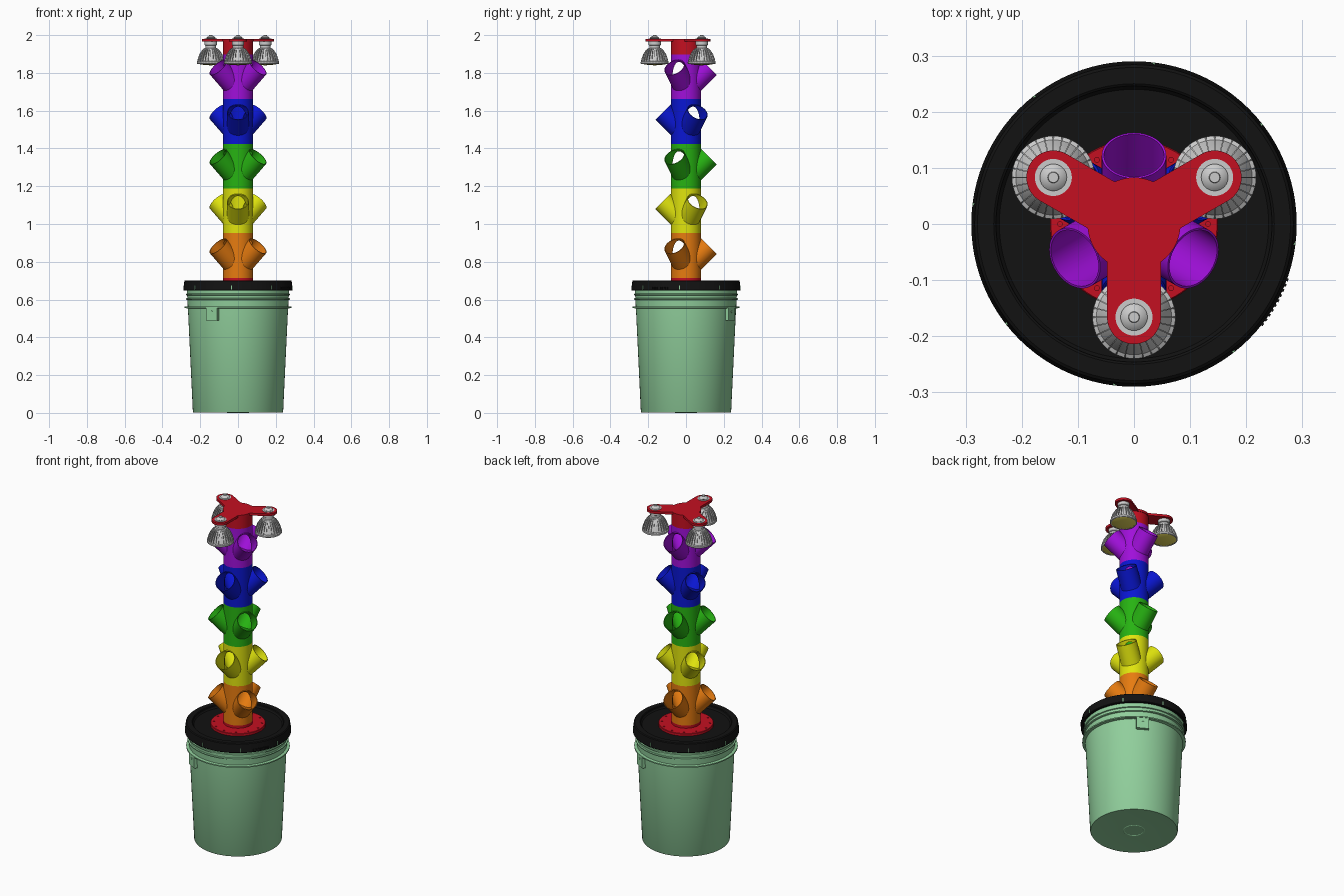
import bpy, bmesh
from math import sin, cos, pi, radians
from mathutils import Matrix, Vector

if "Cube" in bpy.data.objects:
    bpy.data.objects.remove(bpy.data.objects["Cube"])


def material(name, rgb):
    m = bpy.data.materials.new(name)
    m.diffuse_color = (*rgb, 1)
    m.use_nodes = True
    m.node_tree.nodes["Principled BSDF"].inputs["Base Color"].default_value = m.diffuse_color
    return m


RED = material("red", (0.55, 0.005, 0.015))
BLACK = material("black", (0.006, 0.006, 0.006))
MINT = material("mint", (0.28, 0.62, 0.33))
LENS = material("lens_yellow", (0.8, 0.7, 0.1))
TOWER = [("orange", (0.8, 0.2, 0.005)), ("yellow", (0.75, 0.78, 0.004)),
         ("green", (0.02, 0.45, 0.006)), ("blue", (0.003, 0.008, 0.65)),
         ("purple", (0.35, 0.005, 0.7))]


def finish(name, bm, mat=None, angle=30):
    bmesh.ops.recalc_face_normals(bm, faces=bm.faces)
    me = bpy.data.meshes.new(name)
    bm.to_mesh(me)
    bm.free()
    return place(name, me, mat, angle)


def place(name, me, mat=None, angle=30):
    me.shade_smooth()
    me.set_sharp_from_angle(angle=radians(angle))
    if mat:
        me.materials.clear()
        me.materials.append(mat)
    ob = bpy.data.objects.new(name, me)
    bpy.context.collection.objects.link(ob)
    return ob


def lathe(bm, profile, seg=96, closed=False):
    vs = [bm.verts.new((r, 0, z)) for r, z in profile]
    pairs = list(zip(vs, vs[1:])) + ([(vs[-1], vs[0])] if closed else [])
    es = [bm.edges.new(p) for p in pairs]
    bmesh.ops.spin(bm, geom=vs + es, cent=(0, 0, 0), axis=(0, 0, 1),
                   angle=2 * pi, steps=seg, use_duplicate=False)
    bmesh.ops.remove_doubles(bm, verts=bm.verts, dist=1e-5)


def turned(name, profile, mat=None, seg=96, closed=False):
    bm = bmesh.new()
    lathe(bm, profile, seg, closed)
    return finish(name, bm, mat)


def radial_box(bm, ang, r, z, depth, width, height):
    m = (Matrix.Rotation(radians(ang), 4, 'Z') @ Matrix.Translation((r, 0, z))
         @ Matrix.Diagonal((depth, width, height, 1)))
    bmesh.ops.create_cube(bm, size=1, matrix=m)


def rod(name, a, b, r, seg=64):
    a, b = Vector(a), Vector(b)
    bm = bmesh.new()
    rot = (b - a).to_track_quat('Z', 'Y').to_matrix().to_4x4()
    bmesh.ops.create_cone(bm, cap_ends=True, segments=seg, radius1=r, radius2=r,
                          depth=(b - a).length,
                          matrix=Matrix.Translation((a + b) / 2) @ rot)
    return finish(name, bm)


# Bucket: tapered hollow shell with ribs near the rim
turned("bucket", [(0, 0.002), (0.05, 0.002), (0.053, 0), (0.058, 0), (0.061, 0.002),
                  (0.228, 0.002), (0.236, 0.001), (0.239, 0.006), (0.265, 0.553), (0.282, 0.555),
                  (0.282, 0.562), (0.266, 0.564), (0.268, 0.598), (0.275, 0.6),
                  (0.275, 0.606), (0.268, 0.608), (0.269, 0.622), (0.275, 0.624),
                  (0.275, 0.63), (0.27, 0.632), (0.271, 0.68), (0.262, 0.68),
                  (0.23, 0.012), (0, 0.012)], MINT)

# Handle ears on opposite sides
bm = bmesh.new()
for a in (60, 240):
    radial_box(bm, a, 0.268, 0.523, 0.022, 0.068, 0.068)
    m = (Matrix.Rotation(radians(a), 4, 'Z') @ Matrix.Translation((0.279, 0, 0.535))
         @ Matrix.Rotation(pi / 2, 4, 'Y'))
    bmesh.ops.create_cone(bm, cap_ends=True, segments=20, radius1=0.006,
                          radius2=0.006, depth=0.006, matrix=m)
finish("handle_ears", bm, MINT)

# Lid with raised rim and recessed centre
turned("lid", [(0, 0.684), (0.24, 0.684), (0.245, 0.69), (0.246, 0.699), (0.25, 0.702),
               (0.279, 0.702), (0.284, 0.698), (0.29, 0.65), (0.288, 0.647),
               (0.276, 0.647), (0.274, 0.68), (0, 0.678)], BLACK)

# Slits and grip teeth around the lid skirt
bm = bmesh.new()
for i in range(8):
    radial_box(bm, 263 + 45 * i, 0.287, 0.663, 0.006, 0.005, 0.022)
finish("lid_slits", bm, MINT)
bm = bmesh.new()
for i in range(10):
    radial_box(bm, -38 + 2 * i, 0.288, 0.66, 0.009, 0.005, 0.012)
finish("lid_grip_teeth", bm, BLACK)

# Red base flange with its bolts
turned("base_flange", [(0.075, 0.684), (0.15, 0.684), (0.15, 0.697), (0.148, 0.699),
                       (0.08, 0.699), (0.08, 0.715), (0.075, 0.715)], RED, closed=True)
bm = bmesh.new()
for i in range(12):
    m = Matrix.Rotation(i * pi / 6, 4, 'Z') @ Matrix.Translation((0.132, 0, 0.7))
    bmesh.ops.create_cone(bm, cap_ends=True, segments=16, radius1=0.005,
                          radius2=0.005, depth=0.004, matrix=m)
finish("flange_bolts", bm, RED)

# Planter module: column and three angled ports, then hollowed out
STEP = 0.2365
body = rod("module_body", (0, 0, 0), (0, 0, STEP), 0.08, 96)
helpers = []


def boolean(op, tool):
    md = body.modifiers.new(op, 'BOOLEAN')
    md.operation, md.solver, md.object = op, 'EXACT', tool
    tool.hide_render = True
    helpers.append(tool)


for op, r, reach in (('UNION', 0.0575, 0.122), ('DIFFERENCE', 0.0535, 0.18)):
    if op == 'DIFFERENCE':
        boolean(op, rod("bore_cutter", (0, 0, -0.1), (0, 0, 0.4), 0.0755, 96))
    for k in range(3):
        a = radians(90 + 120 * k)
        boolean(op, rod("port_tool", (0, 0, 0.046),
                        (reach * cos(a), reach * sin(a), 0.046 + reach), r))
bpy.context.view_layer.update()
module = bpy.data.meshes.new_from_object(
    body.evaluated_get(bpy.context.evaluated_depsgraph_get()))
for ob in helpers + [body]:
    bpy.data.objects.remove(ob)

# Five stacked modules, alternately turned by 60 degrees
for i, (name, rgb) in enumerate(TOWER):
    ob = place(name + "_planter_module", module.copy(), material(name, rgb))
    ob.location.z = 0.715 + i * STEP
    ob.rotation_euler.z = pi * (i % 2)

# Red top collar and three-armed lamp bracket
turned("top_collar", [(0.0755, 1.8975), (0.08, 1.8975), (0.08, 1.967), (0.0755, 1.967)],
       RED, closed=True)
LAMP_R, ARM = 0.166, 0.048
bm = bmesh.new()
outline = []
for a in (30, 150, 270):
    rot = Matrix.Rotation(radians(a), 3, 'Z')
    for j in range(25):
        t = -pi / 2 + pi * j / 24
        outline.append(rot @ Vector((LAMP_R + ARM * cos(t), ARM * sin(t), 1.966)))
    for t in (35.3, 45, 52.5, 60, 67.5, 75, 84.7):
        outline.append(rot @ Vector((0.083 * cos(radians(t)), 0.083 * sin(radians(t)), 1.966)))
face = bm.faces.new([bm.verts.new(p) for p in outline])
ext = bmesh.ops.extrude_face_region(bm, geom=[face], use_keep_orig=True)
bmesh.ops.translate(bm, vec=(0, 0, 0.014),
                    verts=[v for v in ext["geom"] if isinstance(v, bmesh.types.BMVert)])
finish("lamp_bracket", bm, RED)

# Lamp: finned bell, neck and screw base
bm = bmesh.new()
thread = [(0.022 + 0.002 * (k % 2), 1.982 + 0.0015 * k) for k in range(5)]
lathe(bm, [(0.066, 1.847), (0.071, 1.846), (0.074, 1.849), (0.074, 1.858), (0.067, 1.862),
           (0.06, 1.88), (0.05, 1.902), (0.038, 1.922), (0.034, 1.93), (0.028, 1.933),
           (0.028, 1.945), (0.033, 1.948), (0.033, 1.982)] + thread
      + [(0.018, 1.992), (0.01, 1.995), (0.009, 2.0), (0, 2.0)], 48)
fin = [(0.06, 1.857), (0.0735, 1.857), (0.069, 1.876), (0.06, 1.9), (0.047, 1.92),
       (0.036, 1.93), (0.03, 1.928), (0.045, 1.9)]
for i in range(28):
    rot = Matrix.Rotation(2 * pi * i / 28, 3, 'Z')
    lo, hi = ([bm.verts.new(rot @ Vector((r, y, z))) for r, z in fin] for y in (-0.0012, 0.0012))
    bm.faces.new(lo)
    bm.faces.new(hi[::-1])
    for k in range(len(fin)):
        n = (k + 1) % len(fin)
        bm.faces.new((lo[k], hi[k], hi[n], lo[n]))
lamp = finish("lamp_1", bm)
lens = turned("lamp_lens_1", [(0, 1.84), (0.03, 1.8415), (0.055, 1.845), (0.067, 1.849)],
              LENS, 48)
for n, a in enumerate((30, 150, 270), 1):
    for src in (lamp, lens):
        ob = src
        if n > 1:
            ob = src.copy()
            ob.name = src.name[:-1] + str(n)
            bpy.context.collection.objects.link(ob)
        ob.location = (LAMP_R * cos(radians(a)), LAMP_R * sin(radians(a)), 0)
